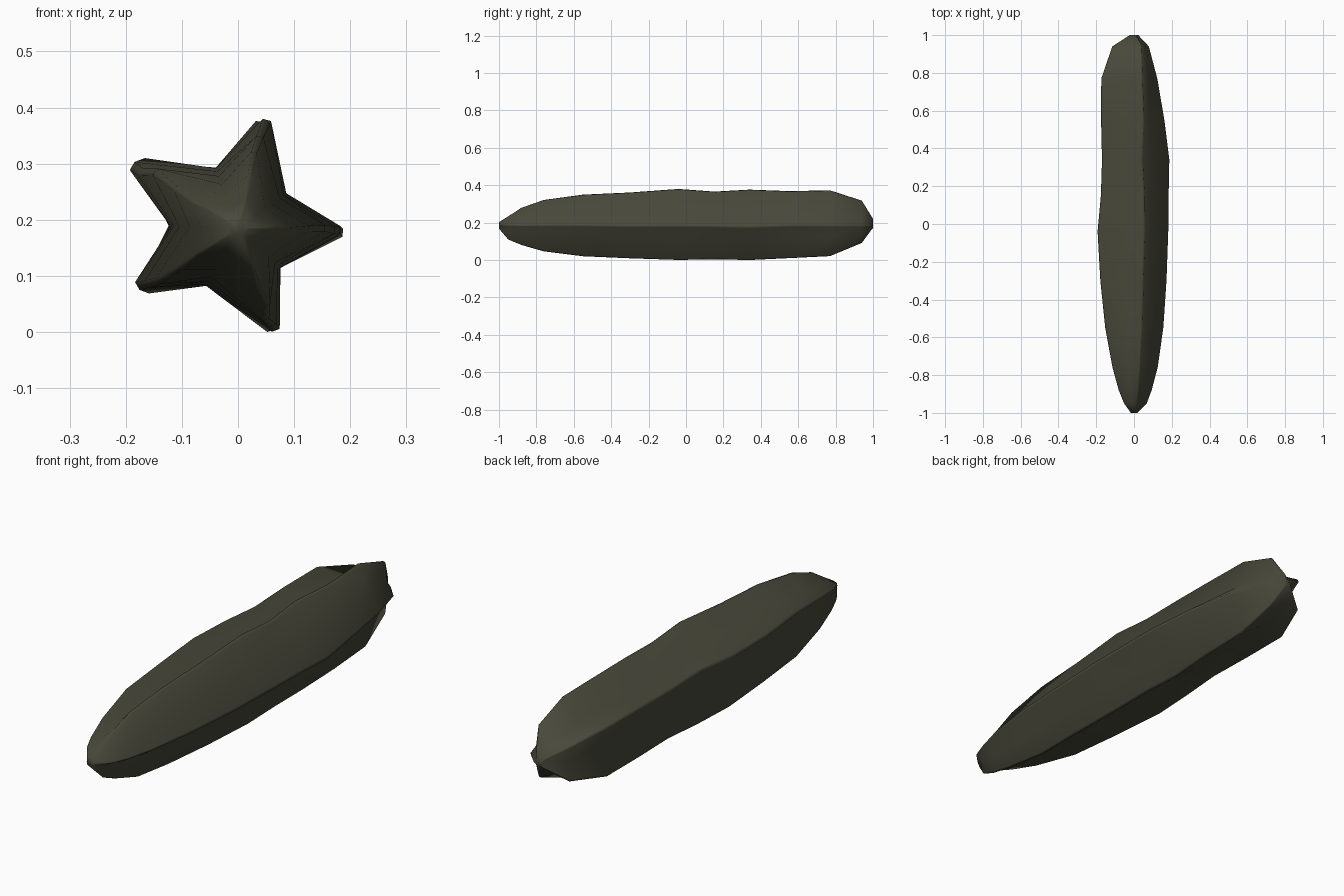
import bpy, bmesh, math, random

if "Cube" in bpy.data.objects:
    bpy.data.objects.remove(bpy.data.objects["Cube"])

random.seed(4)
CENTRE_Z = 0.19

# Stations along the length
YS = [-1.0, -0.95, -0.88, -0.76, -0.55, -0.3, -0.04, 0.15, 0.34, 0.55, 0.77, 0.94, 1.0]
# Five ridges: angle, radius, and height fraction at each station
LEFT = [.09, .28, .42, .6, .82, .92, 1, .95, .9, .93, .93, .62, .12]
RIDGES = [
    (0, .187, [.09, .36, .5, .67, .83, .92, .97, .98, 1, .86, .66, .42, .12]),
    (76, .200, [.09, .25, .48, .69, .84, .9, 1, .93, .97, .94, .95, .68, .18]),
    (147.5, .219, LEFT),
    (212, .207, LEFT),
    (289, .198, [.09, .4, .55, .74, .86, .93, .98, .96, .97, .93, .87, .5, .06]),
]
# Five valleys between them
VALLEYS = [(36, .111), (110, .120), (178, .128), (241, .122), (317, .108)]
VALLEY_FRAC = [.14, .36, .55, .7, .85, .93, .97, .96, .97, .94, .87, .6, .14]

# Star-section pod, lofted along y
bm = bmesh.new()


def point(deg, r, y):
    a = math.radians(deg)
    return bm.verts.new((r * math.cos(a), y, CENTRE_Z + r * math.sin(a)))


rings = []
for i, y in enumerate(YS):
    ring = []
    for (ra, rr, frac), (va, vr) in zip(RIDGES, VALLEYS):
        wobble = random.uniform(-2.5, 2.5)
        r = rr * frac[i]
        # narrow blunt crest made of two points
        ring.append(point(ra + wobble - 2.2, r, y))
        ring.append(point(ra + wobble + 2.2, r, y))
        ring.append(point(va, vr * VALLEY_FRAC[i] * random.uniform(.95, 1), y))
    rings.append(ring)

n = len(rings[0])
for a, b in zip(rings, rings[1:]):
    for k in range(n):
        m = (k + 1) % n
        bm.faces.new((a[k], a[m], b[m], b[k]))
bm.faces.new(rings[0])
bm.faces.new(rings[-1])
bmesh.ops.recalc_face_normals(bm, faces=bm.faces[:])

mesh = bpy.data.meshes.new("ridged_pod")
bm.to_mesh(mesh)
bm.free()
lowest = min(v.co.z for v in mesh.vertices)
for v in mesh.vertices:
    v.co.z -= lowest

pod = bpy.data.objects.new("ridged_pod", mesh)
bpy.context.collection.objects.link(pod)

# Dark olive skin
mat = bpy.data.materials.new("dark olive")
mat.diffuse_color = (0.065, 0.065, 0.043, 1)
mat.use_nodes = True
mat.node_tree.nodes["Principled BSDF"].inputs["Base Color"].default_value = mat.diffuse_color
mesh.materials.append(mat)

pod.select_set(True)
bpy.context.view_layer.objects.active = pod
bpy.ops.object.shade_smooth_by_angle(angle=math.radians(70))
